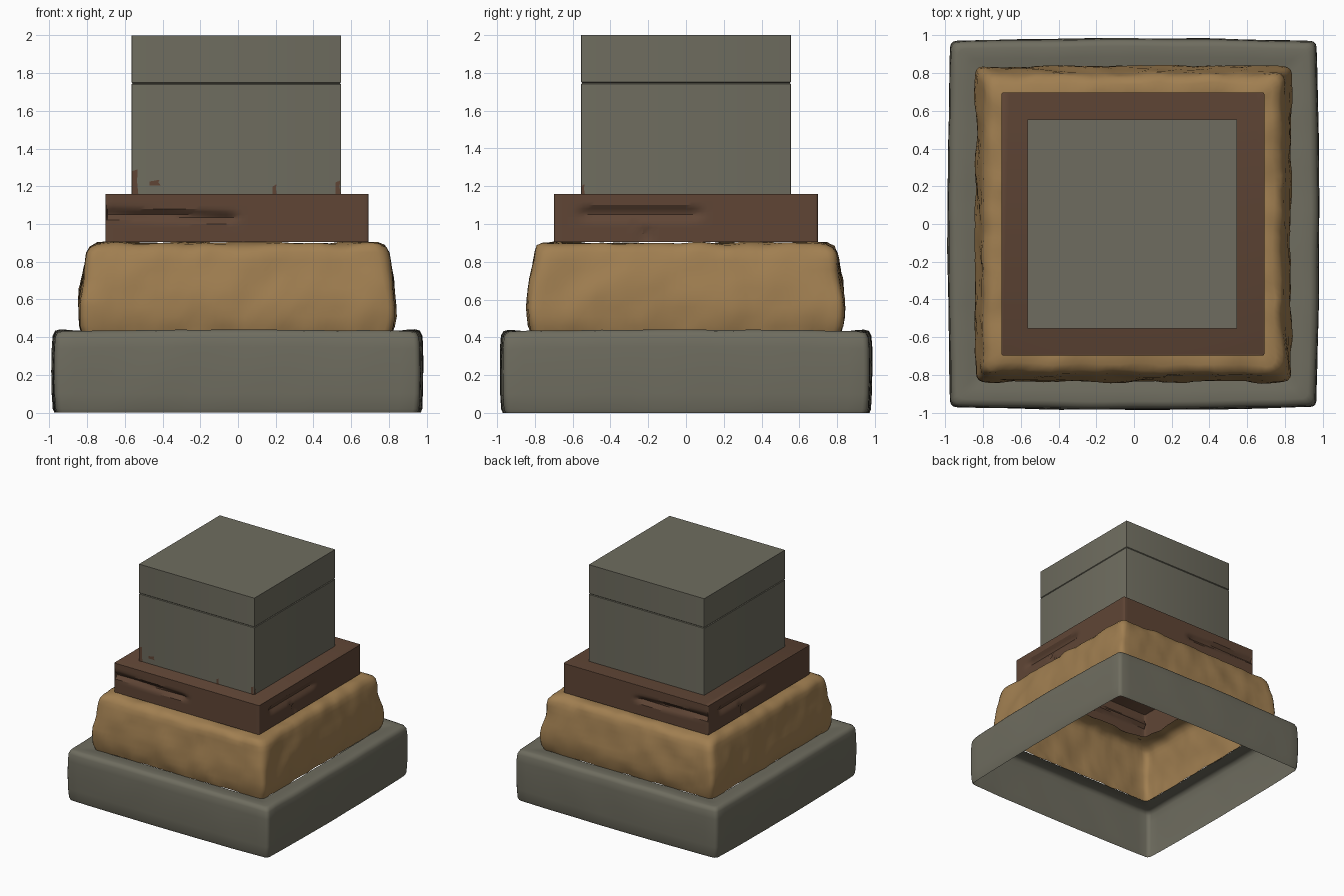
import bpy, math
from mathutils import Vector, noise

if "Cube" in bpy.data.objects:
    bpy.data.objects.remove(bpy.data.objects["Cube"])


def material(name, rgb):
    m = bpy.data.materials.new(name)
    m.diffuse_color = (*rgb, 1)
    m.use_nodes = True
    m.node_tree.nodes["Principled BSDF"].inputs["Base Color"].default_value = m.diffuse_color
    return m


GREY = material("grey stone", (0.158, 0.152, 0.115))
SAND = material("sandstone", (0.355, 0.212, 0.082))
BROWN = material("brown stone", (0.115, 0.060, 0.036))


def add_mesh(name, verts, faces, mat, angle=40):
    me = bpy.data.meshes.new(name)
    me.from_pydata(verts, [], faces)
    me.materials.append(mat)
    ob = bpy.data.objects.new(name, me)
    bpy.context.collection.objects.link(ob)
    bpy.ops.object.select_all(action='DESELECT')
    ob.select_set(True)
    bpy.context.view_layer.objects.active = ob
    bpy.ops.object.shade_smooth_by_angle(angle=math.radians(angle))
    return ob


def ring(h, r, z, n):
    """Rounded square loop as (point, outward direction) pairs."""
    out, s = [], h - r
    for k in range(4):
        c, sn = math.cos(k * math.pi / 2), math.sin(k * math.pi / 2)
        pts = [(h, -s + 2 * s * i / n, 1, 0) for i in range(n + 1)]
        for a in (math.pi / 6, math.pi / 3):
            pts.append((s + r * math.cos(a), s + r * math.sin(a), math.cos(a), math.sin(a)))
        for x, y, nx, ny in pts:
            out.append((Vector((x * c - y * sn, x * sn + y * c, z)),
                        Vector((nx * c - ny * sn, nx * sn + ny * c, 0))))
    return out


def shell(name, profile, n, mat, shape, cap=False, angle=40):
    """Open-bottomed square shell swept along a (half size, radius, z) profile."""
    verts, faces = [], []
    for h, r, z in profile:
        loop = ring(h, r, z, n)
        verts += [shape(p, d) for p, d in loop]
    m = len(loop)
    for j in range(len(profile) - 1):
        for i in range(m):
            a, b = j * m + i, j * m + (i + 1) % m
            faces.append((a, b, b + m, a + m))
    if cap:
        faces.append(tuple(range(len(verts) - m, len(verts))))
    return add_mesh(name, verts, faces, mat, angle)


# Grey foundation: sides bulge gently, hollow below
def bulge(p, d):
    t = min(abs(p.x), abs(p.y)) / 0.97
    w = 0.016 * (1 - t * t) + 0.004 * noise.noise(p * 4)
    q = p + d * w
    if p.z > 0.3:
        q.z += 0.008 * (1 - t * t) + 0.004 * noise.noise(p * 6)
    q.x -= 0.003
    return q


shell("foundation",
      [(0.955, 0.03, 0.0), (0.963, 0.03, 0.02), (0.968, 0.03, 0.1), (0.97, 0.03, 0.22),
       (0.968, 0.03, 0.34), (0.963, 0.03, 0.40), (0.95, 0.03, 0.425), (0.925, 0.03, 0.432),
       (0.87, 0.03, 0.428), (0.81, 0.03, 0.418)],
      24, GREY, bulge, angle=60)


# Rough sandstone course
def rough(p, d):
    k = noise.noise(p * 5) * 0.016 + noise.noise(p * 13 + Vector((3, 7, 1))) * 0.007
    if p.z < 0.47 or p.z > 0.87:
        k += noise.noise(p * 17) * 0.006
    q = p + d * k
    if p.z > 0.87:
        q.z += 0.014 * noise.noise(Vector((p.x, p.y, 0)) * 7)
    q.x -= 0.004
    return q


shell("sandstone_course",
      [(0.815, 0.04, 0.42), (0.828, 0.04, 0.46), (0.835, 0.04, 0.51), (0.837, 0.04, 0.56),
       (0.834, 0.04, 0.61), (0.828, 0.045, 0.66), (0.82, 0.05, 0.71), (0.812, 0.05, 0.76),
       (0.804, 0.05, 0.81), (0.795, 0.05, 0.85), (0.778, 0.05, 0.88), (0.745, 0.04, 0.897),
       (0.70, 0.03, 0.899), (0.66, 0.03, 0.899)],
      40, SAND, rough, angle=60)


# Brown slab with weathered grooves
def grooves(p, d):
    depth = 0
    edge = lambda u, a, b: max(0, min(1, (u - a) / 0.06, (b - u) / 0.06))
    if abs(d.y) > 0.99:                      # front and back: groove on the left half
        c = 1.055 - 0.03 * (p.x + 0.7)
        depth = 0.03 * edge(p.x, -0.76, 0.02) * max(0, 1 - abs(p.z - c) / 0.035)
    elif abs(d.x) > 0.99:                    # sides: recess, with a slanted crack
        u = p.y if d.x > 0 else -p.y
        depth = 0.03 * edge(u, -0.58, 0.10) * max(0, 1 - abs(p.z - 1.055) / 0.045)
        if 0.92 < p.z < 1.05 and abs(u + 0.25 - (1.0 - p.z) * 0.7) < 0.02:
            depth = max(depth, 0.015)
    q = p - d * depth
    q.x -= 0.006
    return q


rows = [0.905, 0.95, 0.98, 1.0, 1.02, 1.035, 1.05, 1.065, 1.08, 1.1, 1.12, 1.158]
shell("brown_slab", [(0.698, 0.012, z) for z in rows] + [(0.695, 0.012, 1.16)],
      48, BROWN, grooves, cap=True, angle=30)


# Grey pedestal block and its cap slab
def shift(p, d):
    return p + Vector((-0.009, 0, 0))


shell("pedestal_block", [(0.555, 0.002, 1.155), (0.555, 0.002, 1.741), (0.55, 0.002, 1.746)],
      1, GREY, shift, cap=True, angle=30)
shell("pedestal_cap", [(0.55, 0.002, 1.746), (0.555, 0.002, 1.751), (0.555, 0.002, 2.0)],
      1, GREY, shift, cap=True, angle=30)


# Brown chips showing at the foot of the block
def chip(name, x, y, w, z0, z1, side):
    e = 0.002
    pts = [(-w, z0), (w, z0), (w * 0.6, (z0 + z1) / 2), (w * 0.8, z1), (-w, z1 - 0.01)]
    if side == "front":
        v = [(x + u, -0.555 - e, z) for u, z in pts]
    else:
        v = [(0.546 + e, y + u, z) for u, z in pts]
    add_mesh(name, v, [tuple(range(5))], BROWN)


for i, (x, w, z0, z1) in enumerate([(-0.545, 0.016, 1.16, 1.29), (-0.44, 0.03, 1.205, 1.235),
                                    (0.195, 0.011, 1.16, 1.21), (0.53, 0.014, 1.16, 1.23)]):
    chip(f"front_chip_{i + 1}", x, 0, w, z0, z1, "front")
chip("right_chip", 0, -0.545, 0.009, 1.16, 1.21, "right")
